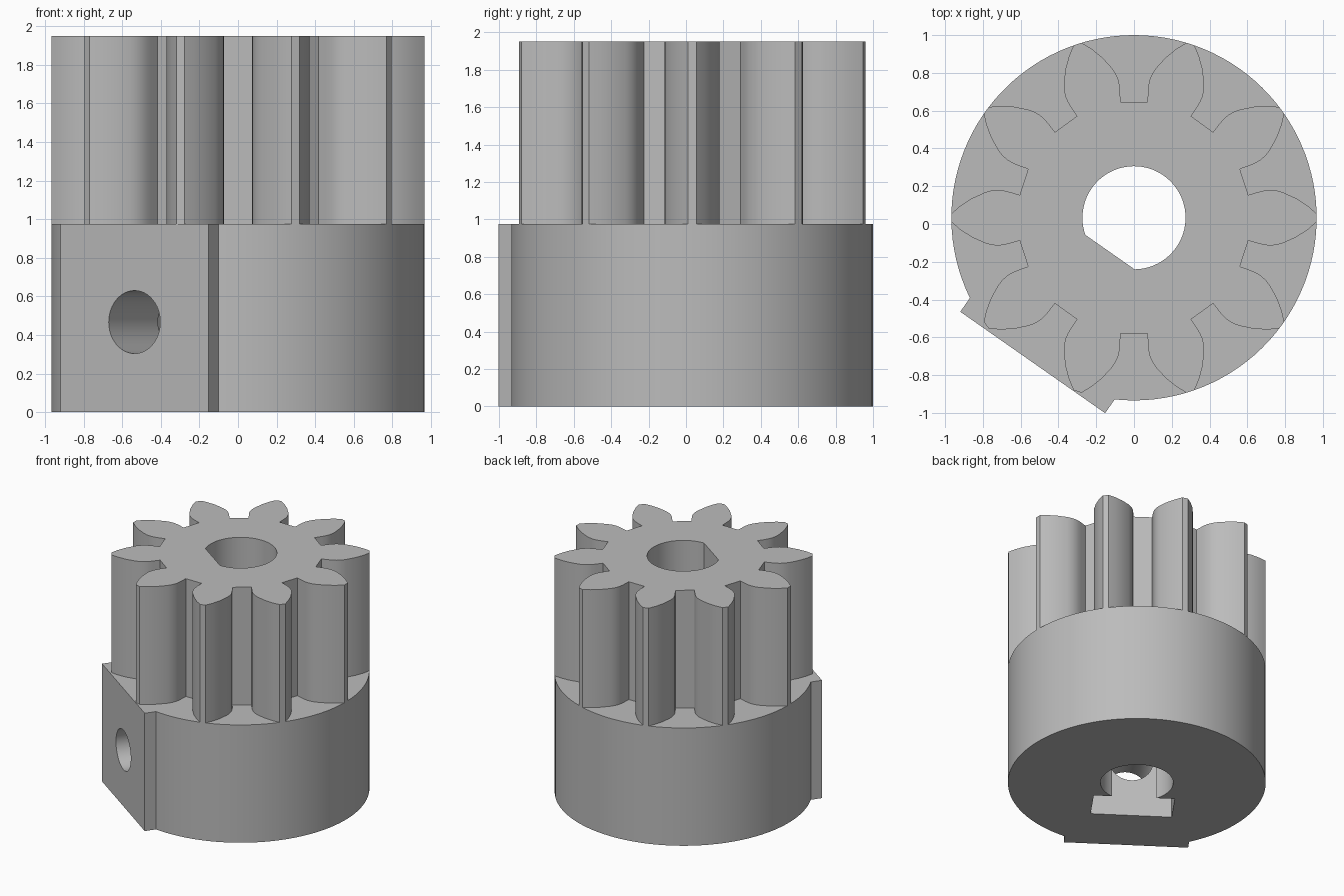
import bpy, bmesh, math
from mathutils import Matrix, Vector

cube = bpy.data.objects.get("Cube")
if cube:
    bpy.data.objects.remove(cube, do_unlink=True)

AXIS_Y = 0.033          # shaft axis offset from the model centre
R = 0.967               # outer radius of hub and teeth
HUB_TOP, TOP = 0.975, 1.95
PAD = 0.935             # distance of the clamp pad face
PAD_HALF = 0.468
SCREW_Z = 0.467
TURN = math.radians(235)  # direction of the clamp pad

grey = bpy.data.materials.new("plain grey")
grey.use_nodes = True
grey.diffuse_color = (0.5, 0.5, 0.5, 1)
grey.node_tree.nodes["Principled BSDF"].inputs["Base Color"].default_value = grey.diffuse_color


def polar(r, a):
    return r * math.cos(a), r * math.sin(a)


def arc(r, start, end, steps):
    return [polar(r, start + (end - start) * i / steps) for i in range(steps + 1)]


def prism(name, profile, z0, z1, turn=0.0):
    """Extrude a closed outline from z0 to z1 around the shaft axis."""
    bm = bmesh.new()
    face = bm.faces.new([bm.verts.new((x, y, z0)) for x, y in profile])
    grown = bmesh.ops.extrude_face_region(bm, geom=[face])
    verts = [v for v in grown["geom"] if isinstance(v, bmesh.types.BMVert)]
    bmesh.ops.translate(bm, vec=(0, 0, z1 - z0), verts=verts)
    bmesh.ops.recalc_face_normals(bm, faces=bm.faces)
    bm.transform(Matrix.Translation((0, AXIS_Y, 0)) @ Matrix.Rotation(turn, 4, "Z"))
    return add_object(name, bm)


def add_object(name, bm):
    mesh = bpy.data.meshes.new(name)
    bm.to_mesh(mesh)
    bm.free()
    mesh.materials.append(grey)
    obj = bpy.data.objects.new(name, mesh)
    bpy.context.collection.objects.link(obj)
    return obj


def activate(obj):
    bpy.ops.object.select_all(action="DESELECT")
    obj.select_set(True)
    bpy.context.view_layer.objects.active = obj


def cut(obj, cutter):
    activate(obj)
    mod = obj.modifiers.new("cut", "BOOLEAN")
    mod.operation = "DIFFERENCE"
    mod.solver = "EXACT"
    mod.object = cutter
    bpy.ops.object.modifier_apply(modifier=mod.name)


# Hub: a disc with a flat clamp pad on one side
half = math.asin(PAD_HALF / R)
hub_outline = arc(R, half, math.tau - half, 96) + [(PAD, -PAD_HALF), (PAD, PAD_HALF)]
hub = prism("hub", hub_outline, 0, HUB_TOP, TURN)

# Pinion: ten teeth, each mirrored about its own centre line
flank = [(0.605, 0.121), (0.66, 0.137), (0.69, 0.144), (0.72, 0.147), (0.755, 0.144),
         (0.79, 0.134), (0.86, 0.102), (0.92, 0.063), (0.967, 0.022)]
tooth = [(r, -h) for r, h in flank] + [(r, h) for r, h in reversed(flank)]
gear_outline = []
for i in range(10):
    rot = Matrix.Rotation(math.tau * i / 10, 2)
    gear_outline += [tuple(rot @ Vector(p)) for p in tooth]
pinion = prism("pinion_teeth", gear_outline, HUB_TOP, TOP)

# Shaft bore with a flat on the clamp side
BORE, FLAT = 0.273, 0.222
open_angle = math.acos(FLAT / BORE)
bore = prism("bore_cutter", arc(BORE, open_angle, math.tau - open_angle, 64),
             -0.1, TOP + 0.1, TURN)

# Nut slot open to the underside
slot = prism("nut_slot_cutter",
             [(0.215, -0.305), (0.49, -0.305), (0.49, 0.305), (0.215, 0.305)],
             -0.1, SCREW_Z + 0.305, TURN)

# Set-screw hole running from the pad face to the bore
bm = bmesh.new()
bmesh.ops.create_cone(bm, cap_ends=True, segments=48, radius1=0.163, radius2=0.163, depth=1)
bm.transform(Matrix.Translation((0, AXIS_Y, SCREW_Z)) @ Matrix.Rotation(TURN, 4, "Z")
             @ Matrix.Translation((0.6, 0, 0)) @ Matrix.Rotation(math.pi / 2, 4, "Y"))
screw = add_object("screw_hole_cutter", bm)

cut(pinion, bore)
for cutter in (bore, slot, screw):
    cut(hub, cutter)
for cutter in (bore, slot, screw):
    bpy.data.objects.remove(cutter, do_unlink=True)

for part in (hub, pinion):
    activate(part)
    bpy.ops.object.shade_smooth_by_angle(angle=math.radians(30))
